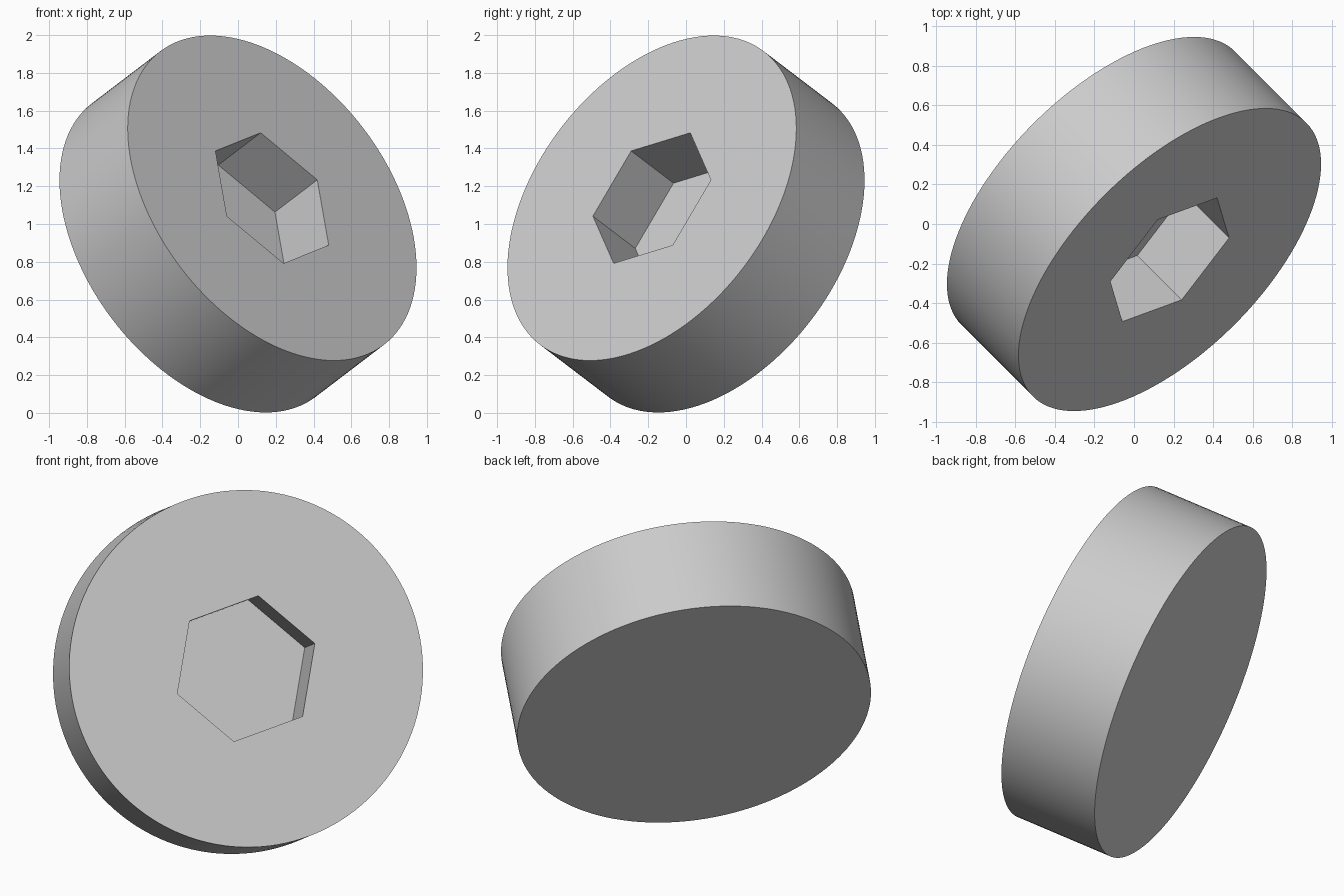
import bpy
from mathutils import Matrix, Vector

cube = bpy.data.objects.get("Cube")
if cube:
    bpy.data.objects.remove(cube, do_unlink=True)

RADIUS, THICK = 0.977, 0.58
HEX_RADIUS, HEX_DEPTH = 0.405, 0.36

# Tilted frame: z is the disc axis, y points to a corner of the hexagon
axis = Vector((0.361, -0.361, 0.275)).normalized()
corner = Vector((-0.058, 0.2, 0.347))
corner = (corner - axis * corner.dot(axis)).normalized()
side = corner.cross(axis)
frame = Matrix((side, corner, axis)).transposed().to_4x4()
frame.translation = (0, 0, 1)

grey = bpy.data.materials.new("light_grey")
grey.use_nodes = True
colour = (0.6, 0.6, 0.6, 1)
grey.diffuse_color = colour
grey.node_tree.nodes["Principled BSDF"].inputs["Base Color"].default_value = colour


def tilted_prism(name, sides, radius, bottom, top):
    """Prism between two heights along the tilted axis."""
    bpy.ops.mesh.primitive_cylinder_add(vertices=sides, radius=radius, depth=top - bottom)
    ob = bpy.context.object
    ob.name = name
    ob.data.transform(frame @ Matrix.Translation((0, 0, (top + bottom) / 2)))
    ob.data.materials.append(grey)
    return ob


# Thick disc and the hexagonal socket sunk into its front
socket = tilted_prism("socket_cutter", 6, HEX_RADIUS, THICK / 2 - HEX_DEPTH, THICK / 2 + 0.2)
socket.hide_render = True
disc = tilted_prism("socket_disc", 128, RADIUS, -THICK / 2, THICK / 2)

cut = disc.modifiers.new("socket", 'BOOLEAN')
cut.operation = 'DIFFERENCE'
cut.solver = 'EXACT'
cut.object = socket
bpy.ops.object.modifier_apply(modifier=cut.name)
bpy.data.objects.remove(socket, do_unlink=True)

# Smooth round side, sharp rims and socket edges
bpy.ops.object.shade_smooth_by_angle(angle=0.5)
